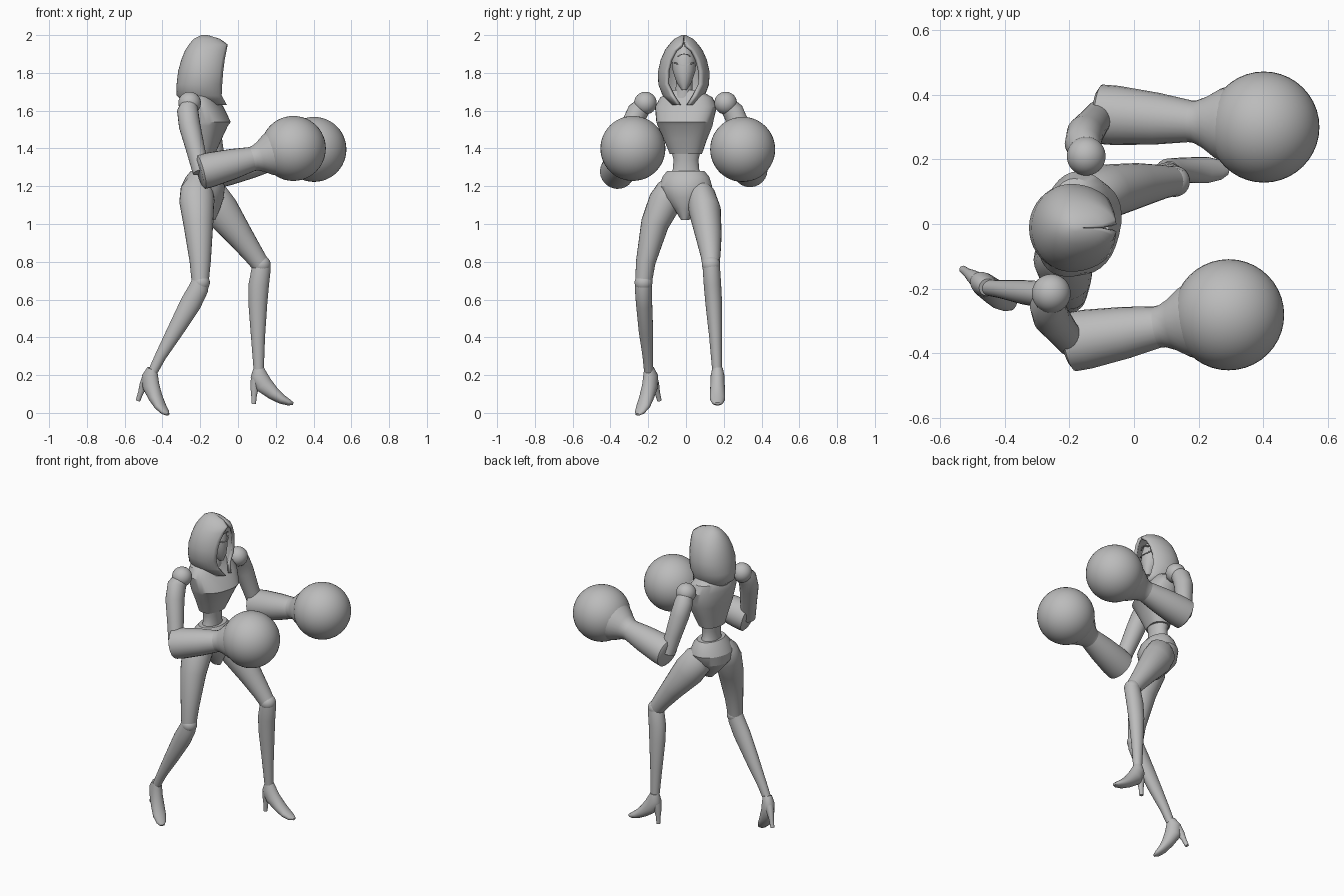
import bpy, bmesh
from math import sin, cos, pi, radians
from mathutils import Vector, Matrix

if "Cube" in bpy.data.objects:
    bpy.data.objects.remove(bpy.data.objects["Cube"], do_unlink=True)

GREY = (0.5, 0.5, 0.5, 1)
mat = bpy.data.materials.new("plain grey")
mat.use_nodes = True
mat.diffuse_color = GREY
mat.node_tree.nodes["Principled BSDF"].inputs["Base Color"].default_value = GREY


def finish(name, bm, angle=35):
    bmesh.ops.recalc_face_normals(bm, faces=bm.faces)
    me = bpy.data.meshes.new(name)
    bm.to_mesh(me)
    bm.free()
    ob = bpy.data.objects.new(name, me)
    bpy.context.collection.objects.link(ob)
    me.materials.append(mat)
    bpy.ops.object.select_all(action='DESELECT')
    ob.select_set(True)
    bpy.context.view_layer.objects.active = ob
    bpy.ops.object.shade_smooth_by_angle(angle=radians(angle))
    return ob


def signed_pow(v, p):
    return abs(v) ** p * (1 if v >= 0 else -1)


def skin(bm, rings, closed=True):
    """Bridge successive rings of vertices with quads."""
    n = len(rings[0])
    for a, b in zip(rings, rings[1:]):
        for i in range(n if closed else n - 1):
            j = (i + 1) % n
            bm.faces.new((a[i], a[j], b[j], b[i]))


def limb(name, rings, matrix=None, sides=24, angle=35):
    """Tube through (x, y, z, half_depth, half_width), square to its path."""
    bm = bmesh.new()
    pts = [Vector(r[:3]) for r in rings]
    loops = []
    for i, r in enumerate(rings):
        t = (pts[min(i + 1, len(pts) - 1)] - pts[max(i - 1, 0)]).normalized()
        side = Vector((0, 1, 0))
        side = (side - t * side.dot(t)).normalized()
        front = side.cross(t)
        loops.append([bm.verts.new(pts[i] + front * r[3] * cos(a) + side * r[4] * sin(a))
                      for a in (2 * pi * k / sides for k in range(sides))])
    skin(bm, loops)
    bm.faces.new(loops[0])
    bm.faces.new(loops[-1])
    if matrix:
        bm.transform(matrix)
    return finish(name, bm, angle)


def body(name, rings, yaw=0, y=0, power=0.85, sides=32):
    """Level sections of (z, back_x, front_x, half_width), turned by yaw."""
    bm = bmesh.new()
    loops = []
    for z, back, front, w in rings:
        c, d = (back + front) / 2, (front - back) / 2
        loops.append([bm.verts.new((c + d * signed_pow(cos(a), power),
                                    y + w * signed_pow(sin(a), power), z))
                      for a in (2 * pi * k / sides for k in range(sides))])
    skin(bm, loops)
    bm.faces.new(loops[0])
    bm.faces.new(loops[-1])
    pivot = Vector((-0.19, 0, 0))
    bm.transform(Matrix.Translation(pivot) @ Matrix.Rotation(radians(yaw), 4, 'Z')
                 @ Matrix.Translation(-pivot))
    return finish(name, bm, 30)


def ball(name, centre, radius):
    bm = bmesh.new()
    bmesh.ops.create_uvsphere(bm, u_segments=40, v_segments=24, radius=radius,
                              matrix=Matrix.Translation(centre))
    return finish(name, bm)


# Torso, waist and pelvis
body("chest", [(1.37, -.25, -.125, .085), (1.45, -.265, -.09, .115), (1.52, -.28, -.058, .145),
               (1.54, -.285, -.042, .15), (1.62, -.29, -.085, .165), (1.67, -.28, -.12, .14),
               (1.71, -.25, -.13, .07)], yaw=-14)
body("waist", [(1.22, -.25, -.13, .1), (1.29, -.235, -.135, .07), (1.34, -.235, -.135, .066),
               (1.4, -.245, -.125, .08)], power=1)
body("pelvis", [(1.02, -.19, -.12, .02), (1.08, -.25, -.095, .06), (1.14, -.295, -.075, .12),
                (1.2, -.3, -.07, .14), (1.25, -.275, -.09, .125), (1.28, -.25, -.115, .1)],
     yaw=-8, power=1)

# Neck and masked face
body("neck", [(1.66, -.24, -.12, .065), (1.7, -.215, -.12, .045), (1.8, -.21, -.12, .042)],
     y=-.01, power=1)
body("face", [(1.71, -.15, -.1, .014), (1.75, -.18, -.085, .04), (1.81, -.21, -.08, .06),
              (1.87, -.23, -.085, .064), (1.92, -.22, -.1, .045), (1.95, -.19, -.13, .015)],
     y=-.01, power=1)


def facial_line(name, z, drop, half):
    pts = [(-.083 - 9 * t * t, -.01 + t, z + drop * (t / half) ** 2, .003, .003)
           for t in (half * k / 4 for k in range(-4, 5))]
    bm = bmesh.new()
    for x, y, h, r, _ in pts:
        bmesh.ops.create_cube(bm, size=1, matrix=Matrix.Translation((x, y, h))
                              @ Matrix.Diagonal((.01, half / 3, .004, 1)))
    finish(name, bm)


facial_line("mouth", 1.84, .012, .045)
facial_line("brow", 1.9, -.012, .03)

# Hood: a shell open toward the front, with the gap narrowing to a peak
hood_rows = [(1.63, -.17, .12, .07, 22), (1.68, -.195, .128, .112, 32), (1.74, -.195, .15, .135, 42),
             (1.81, -.195, .155, .136, 41), (1.87, -.19, .15, .122, 37), (1.92, -.185, .14, .1, 27),
             (1.95, -.18, .127, .078, 8), (1.98, -.18, .085, .05, 2), (2.0, -.18, .02, .012, 2)]
bm = bmesh.new()
loops = []
for z, cx, front, w, gap in hood_rows:
    back = {1.63: .1, 1.68: .13, 1.74: .13, 1.81: .122, 1.87: .11, 1.92: .095,
            1.95: .08, 1.98: .055}.get(z, .015)
    row = []
    for k in range(33):
        a = radians(gap) + (2 * pi - 2 * radians(gap)) * k / 32
        row.append(bm.verts.new((cx + (front if cos(a) > 0 else back) * cos(a),
                                 -.012 + w * sin(a), z)))
    loops.append(row)
skin(bm, loops, closed=False)
bm.faces.new(loops[-1])
hood = finish("hood", bm, 50)
solid = hood.modifiers.new("thickness", 'SOLIDIFY')
solid.thickness = .018
solid.offset = -1


# Arms: shoulder ball, upper arm, bell-shaped forearm and round glove
def arm(side, shoulder, elbow, glove):
    s, e, g = Vector(shoulder), Vector(elbow), Vector(glove)
    ball(side + "_shoulder", s, .06)
    out = Vector((-.015, .055 if s.y > 0 else -.055, -.06))
    limb(side + "_upper_arm",
         [(*(s + out * f), r, r) for f, r in ((.1, .045), (.7, .056))]
         + [(*((s + out).lerp(e, f)), r, r) for f, r in ((.2, .057), (.6, .05), (1, .045))])
    limb(side + "_forearm",
         [(*e.lerp(g, f), r, r) for f, r in ((-.02, .075), (0, .092), (.1, .092),
                                            (.35, .08), (.56, .064))])
    limb(side + "_cuff",
         [(*e.lerp(g, f), r, r) for f, r in ((.53, .064), (.58, .066), (.64, .08),
                                            (.72, .108), (.8, .125))])
    ball(side + "_glove", g, .172)


arm("right", (-.256, -.215, 1.64), (-.195, -.365, 1.275), (.293, -.281, 1.4))
arm("left", (-.148, .21, 1.64), (-.105, .34, 1.285), (.402, .3, 1.395))

# Legs
limb("right_thigh", [(-.215, -.07, 1.24, .05, .04), (-.218, -.085, 1.19, .085, .07),
                     (-.218, -.11, 1.12, .093, .088), (-.21, -.165, 1.0, .079, .074),
                     (-.2, -.213, .8, .056, .052), (-.2, -.225, .69, .045, .044)])
limb("right_shin", [(-.195, -.225, .71, .044, .043), (-.208, -.226, .66, .052, .045),
                    (-.25, -.222, .58, .056, .043), (-.335, -.212, .43, .043, .038),
                    (-.41, -.202, .3, .03, .028), (-.455, -.197, .21, .025, .024)])
limb("left_thigh", [(-.18, .06, 1.2, .06, .05), (-.145, .08, 1.15, .092, .075),
                    (-.09, .1, 1.07, .096, .085), (.012, .12, .935, .07, .069),
                    (.085, .13, .835, .054, .053), (.12, .132, .785, .048, .046)])
limb("left_shin", [(.13, .132, .81, .038, .04), (.124, .134, .77, .05, .046),
                   (.11, .14, .68, .054, .046), (.105, .147, .58, .05, .044),
                   (.106, .157, .4, .037, .034), (.11, .165, .21, .026, .025)])
ball("right_knee", (-.196, -.225, .69), .047)
ball("left_knee", (.125, .132, .785), .048)


# High-heeled shoes, posed from the ankle
def shoe(side, ankle, heading, pitch):
    pose = (Matrix.Translation(ankle) @ Matrix.Rotation(radians(heading), 4, 'Z')
            @ Matrix.Rotation(radians(pitch), 4, 'Y'))
    limb(side + "_shoe", [(0, 0, .005, .027, .027), (0, 0, -.035, .045, .036),
                          (.025, 0, -.085, .048, .038), (.075, 0, -.13, .036, .04),
                          (.12, 0, -.162, .026, .04), (.16, 0, -.18, .017, .03),
                          (.182, 0, -.186, .007, .014)], pose, angle=60)
    limb(side + "_heel", [(-.012, 0, -.05, .03, .027), (-.022, 0, -.1, .023, .02),
                          (-.025, 0, -.14, .015, .014), (-.027, 0, -.187, .012, .012)], pose)


shoe("right", (-.455, -.195, .23), -36, 21)
shoe("left", (.11, .167, .235), 0, 0)
